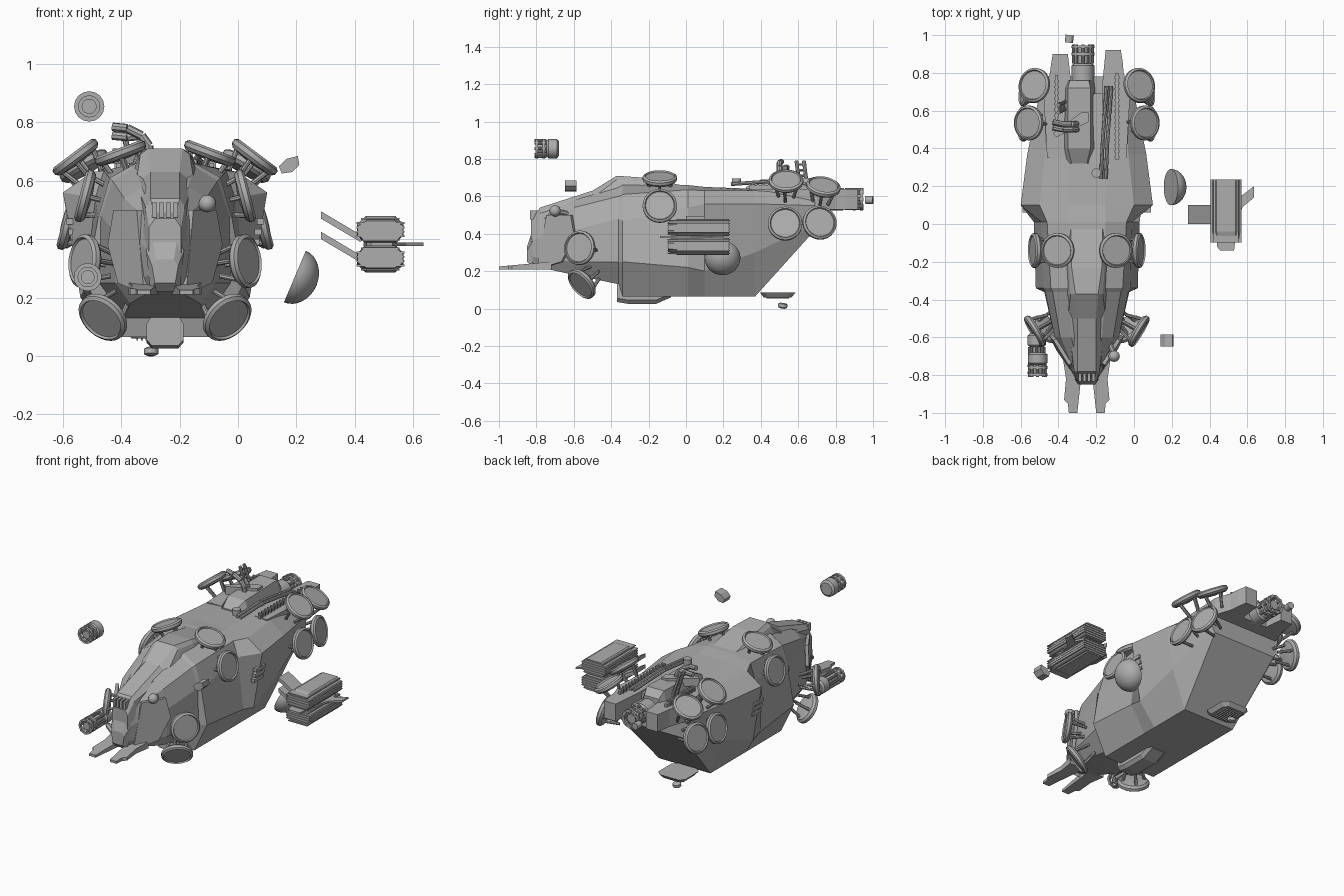
import bpy, bmesh, math
from mathutils import Vector, Matrix

if "Cube" in bpy.data.objects:
    bpy.data.objects.remove(bpy.data.objects["Cube"])

CX = -0.25  # hull centreline
metal = bpy.data.materials.new("grey_metal")
metal.use_nodes = True
grey = (0.42, 0.42, 0.42, 1)
metal.diffuse_color = grey
metal.node_tree.nodes["Principled BSDF"].inputs["Base Color"].default_value = grey


def finish(name, bm, smooth=False):
    bmesh.ops.recalc_face_normals(bm, faces=bm.faces)
    mesh = bpy.data.meshes.new(name)
    bm.to_mesh(mesh)
    bm.free()
    mesh.materials.append(metal)
    ob = bpy.data.objects.new(name, mesh)
    bpy.context.collection.objects.link(ob)
    if smooth:
        bpy.ops.object.select_all(action='DESELECT')
        ob.select_set(True)
        bpy.context.view_layer.objects.active = ob
        bpy.ops.object.shade_smooth_by_angle(angle=math.radians(35))
    return ob


def loft(bm, rings, closed=False):
    # closed joins the last ring to the first instead of capping the ends
    rows = [[bm.verts.new(p) for p in ring] for ring in rings]
    n = len(rows[0])
    for a, b in zip(rows, rows[1:] + rows[:1] if closed else rows[1:]):
        for i in range(n):
            bm.faces.new((a[i], a[(i + 1) % n], b[(i + 1) % n], b[i]))
    if not closed:
        bm.faces.new(rows[0])
        bm.faces.new(rows[-1])


def section(y, half, cx=CX):
    # mirrored cross-section from (half width, z) pairs, top to bottom
    return [(cx + w, y, z) for w, z in half] + [(cx - w, y, z) for w, z in reversed(half)]


def lathe(bm, profile, centre, axis, n=24, closed=False):
    rot = Vector((0, 0, 1)).rotation_difference(Vector(axis).normalized()).to_matrix()
    c = Vector(centre)
    loft(bm, [[c + rot @ Vector((r * math.cos(2 * math.pi * i / n), r * math.sin(2 * math.pi * i / n), h))
               for i in range(n)] for r, h in profile], closed)


def rod(bm, p, q, r, n=8):
    d = Vector(q) - Vector(p)
    lathe(bm, [(r, 0), (r, d.length)], p, d, n)


def box(bm, lo, hi):
    size = Vector(hi) - Vector(lo)
    mid = (Vector(hi) + Vector(lo)) / 2
    bmesh.ops.create_cube(bm, size=1, matrix=Matrix.Translation(mid) @ Matrix.Diagonal((*size, 1)))


def prism(bm, pts, z0, z1):
    loft(bm, [[(x, y, z) for x, y in pts] for z in (z0, z1)])


# Faceted main hull
bm = bmesh.new()
loft(bm, [section(y, half) for y, half in (
    (-.83, [(.035, .42), (.05, .40), (.055, .36), (.05, .28), (.04, .25)]),
    (-.78, [(.05, .50), (.065, .47), (.08, .38), (.075, .27), (.05, .22)]),
    (-.60, [(.08, .58), (.14, .54), (.17, .42), (.17, .25), (.12, .18)]),
    (-.36, [(.10, .65), (.18, .60), (.22, .48), (.225, .25), (.14, .13)]),
    (-.34, [(.10, .66), (.19, .61), (.23, .47), (.27, .25), (.18, .065)]),
    (.01, [(.10, .66), (.21, .635), (.24, .54), (.28, .22), (.18, .065)]),
    (.10, [(.10, .65), (.25, .63), (.35, .56), (.29, .2), (.18, .065)]),
    (.37, [(.10, .64), (.22, .63), (.315, .56), (.27, .3), (.18, .065)]),
    (.69, [(.16, .63), (.20, .61), (.25, .55), (.24, .45), (.22, .42)]))])
finish("hull", bm)

# Canopy spine
bm = bmesh.new()
loft(bm, [section(y, half) for y, half in (
    (-.83, [(.035, .47), (.055, .44), (.055, .36)]),
    (-.78, [(.05, .54), (.067, .51), (.075, .4)]),
    (-.50, [(.05, .63), (.10, .59), (.12, .5)]),
    (-.37, [(.06, .71), (.085, .69), (.13, .58)]),
    (-.23, [(.08, .70), (.095, .68), (.13, .6)]),
    (0, [(.085, .655), (.09, .65), (.1, .6)]))])
finish("canopy", bm)

# Cockpit slits and nose mask
bm = bmesh.new()
for i in range(4):
    x = CX - .036 + i * .024
    box(bm, (x - .008, -.835, .475), (x + .008, -.77, .525))
loft(bm, [section(y, half) for y, half in (
    (-.85, [(.03, .33), (.045, .31), (.035, .25)]),
    (-.82, [(.045, .42), (.065, .36), (.05, .22)]))])
finish("nose_mask", bm)

# Swept cheek panels standing off the nose
bm = bmesh.new()
for s in (1, -1):
    outline = [(.085, -.74, .50), (.165, -.61, .50), (.185, -.59, .38), (.15, -.66, .25), (.06, -.79, .21)]
    loft(bm, [[(CX + s * (x + d), y - d * .6, z) for x, y, z in outline] for d in (-.005, .012)])
finish("cheek_panels", bm)

# Front prongs
bm = bmesh.new()
for s in (1, -1):
    pts = [(.02, -.72), (.125, -.72), (.11, -.82), (.12, -.93), (.10, -.95), (.095, -1), (.05, -1)]
    loft(bm, [[(CX + s * x, y, z + k * (y + 1)) for x, y in pts] for z, k in ((.21, 0), (.225, .09))])
finish("front_prongs", bm)

# Keel under the front body
bm = bmesh.new()
loft(bm, [section(y, [(.045, t), (.063, t - .03), (.063, b + .02), (.045, b)])
          for y, t, b in ((-.37, .14, .035), (-.31, .14, .025), (-.16, .12, .025), (-.08, .12, .06))])
finish("keel", bm)

# Rear deck and its two side beams
bm = bmesh.new()
box(bm, (CX - .2, .6, .53), (CX + .2, .78, .59))
for s, tail in ((1, .92), (-1, .90)):
    pts = [(.08, .35), (.21, .35), (.23, .7), (.195, .8), (.19, tail - .06), (.18, tail), (.10, tail), (.08, .72)]
    prism(bm, [(CX + s * x, y) for x, y in pts], .53, .64)
finish("rear_deck", bm)

# Thruster dishes with struts, mirrored on both sides
dish = [(.02, -.03), (.08, -.024), (.092, -.012), (.092, .004), (.08, .012), (.076, .004), (.02, .004)]
places = [
    ("roof", .155, -.14, .70, (.35, 0, .93)), ("side", .28, -.14, .55, (.97, 0, .25)),
    ("rear_top", .28, .735, .655, (.5, .15, .85)), ("mid_top", .31, .535, .685, (.6, 0, .8)),
    ("mid_low", .34, .53, .455, (.95, 0, .25)), ("rear_low", .325, .715, .46, (.93, .2, .25)),
    ("front", .28, -.57, .325, (.85, -.5, .1)), ("chin", .215, -.56, .13, (.5, -.65, -.55))]
for label, dx, y, z, nrm in places:
    for s, side in ((1, "left"), (-1, "right")):
        bm = bmesh.new()
        c = Vector((CX + s * dx, y, z))
        n = Vector((s * nrm[0], nrm[1], nrm[2])).normalized()
        lathe(bm, dish, c, n, 28)
        u = n.orthogonal().normalized()
        v = n.cross(u)
        for k in range(4):
            a = math.pi * (k / 2 + .25)
            d = u * math.cos(a) + v * math.sin(a)
            rod(bm, c + d * .065 - n * .02, c + d * .04 - n * .11, .009)
        finish(f"{label}_dish_{side}", bm, True)


# Rotary guns: housing, hub, two open rings and a circle of barrels
def gun(name, x, z, front, mid, back, r):
    bm = bmesh.new()
    d = math.copysign(1, front - back)
    axis = (0, d, 0)
    size = abs(back - mid)
    lathe(bm, [(r * .75, 0), (r, .01), (r, size - .01), (r * .8, size)], (x, back, z), axis, 16)
    rod(bm, (x, mid, z), (x, front - d * .015, z), r * .5, 12)
    for f in (front - d * .012, front - d * .05):
        lathe(bm, [(r, -.007), (r, .007), (r * .7, .007), (r * .7, -.007)], (x, f, z), axis, 16, True)
    for k in range(8):
        a = k * math.pi / 4
        px, pz = x + r * .82 * math.cos(a), z + r * .82 * math.sin(a)
        rod(bm, (px, mid, pz), (px, front, pz), r * .15)
    finish(name, bm, True)


gun("loose_rotary_gun", -.51, .855, -.81, -.745, -.68, .052)
gun("low_rotary_gun", -.515, .27, -.80, -.65, -.58, .048)
gun("rear_rotary_gun", -.27, .585, .95, .85, .74, .06)

# Small round parts
bm = bmesh.new()
bmesh.ops.create_uvsphere(bm, u_segments=16, v_segments=10, radius=.03,
                          matrix=Matrix.Translation((-.105, -.7, .522)))
rod(bm, (-.105, -.69, .52), (-.14, -.61, .5), .015)
finish("sensor_ball", bm, True)
bm = bmesh.new()
rod(bm, (-.345, .96, .58), (-.34, 1, .58), .022, 12)
finish("rear_plug", bm, True)
bm = bmesh.new()
arc = [(.096 * math.cos(t * math.pi / 16), .08 * math.sin(t * math.pi / 16)) for t in range(8)]
lathe(bm, arc + [(.004, .08)], (.195, .195, .272), (.92, 0, -.39), 32)
finish("side_dome", bm, True)

# Loose hexagonal block
bm = bmesh.new()
hexa = [(.14, .65), (.165, .675), (.205, .685), (.21, .655), (.185, .63), (.15, .625)]
loft(bm, [[(x, y, z) for x, z in hexa] for y in (-.648, -.585)])
finish("loose_block", bm)

# Side pod: two stacked ribbed housings, thin centre blade with fin, mounting arms
bm = bmesh.new()
for zc, s in ((.433, 1), (.332, -1)):
    def ring(y, w, t, b):
        return section(y, [(w - .03, zc + s * t), (w, zc + s * t * .4), (w, zc - s * b * .4), (w - .025, zc - s * b)], .488)
    loft(bm, [ring(.23, .08, .047, .045), ring(-.04, .08, .047, .045), ring(-.095, .078, .03, .04)])
    for k in range(6):
        z = zc - .037 + k * .0148
        w = .082 if 0 < k < 5 else .066
        box(bm, (.488 - w, -.099, z - .003), (.488 + w, .235, z + .003))
prism(bm, [(.44, -.12), (.455, -.14), (.53, -.14), (.545, 0), (.575, .09),
           (.635, .14), (.635, .2), (.57, .15), (.545, .2), (.43, .2)], .376, .388)
for z in (.415, .345):
    loft(bm, [[(x, y, h) for y, h in ((0, zz), (.1, zz), (.1, zz - .025), (0, zz - .025))]
              for x, zz in ((.285, z + .08), (.42, z))])
finish("side_pod", bm)

# Floating grille panel with its plug
bm = bmesh.new()
loft(bm, [[(-.29 + sx * w, .49 + sy * h, z) for sx, sy in
           ((-1, -.7), (-.7, -1), (.7, -1), (1, -.7), (1, .7), (.7, 1), (-.7, 1), (-1, .7))]
          for w, h, z in ((.075, .075, .06), (.095, .095, .085))])
for k in range(8):
    x = -.345 + k * .0157
    box(bm, (x - .003, .43, .053), (x + .003, .55, .062))
finish("grille_panel", bm)
bm = bmesh.new()
lathe(bm, [(.012, 0), (.025, .006), (.025, .024), (.015, .03)], (-.298, .515, 0), (0, .15, 1), 12)
finish("panel_plug", bm, True)

# Rear roof machinery: engine box, wedge, combs
bm = bmesh.new()
loft(bm, [section(y, half, -.29) for y, half in (
    (.32, [(.04, .65), (.07, .62)]), (.40, [(.06, .69), (.085, .62)]),
    (.72, [(.06, .70), (.085, .58)]), (.76, [(.05, .66), (.08, .58)]))])
prism(bm, [(-.43, .48), (-.41, .46), (-.24, .54), (-.24, .59), (-.28, .59)], .66, .71)
finish("engine_box", bm)
bm = bmesh.new()
for x, y0, y1 in ((-.09, .34, .8), (-.41, .5, .79)):
    box(bm, (x - .008, y0, .63), (x + .008, y1, .66))
    for k in range(int((y1 - y0) / .03)):
        y = y0 + .015 + k * .03
        box(bm, (x - .014, y - .006, .63), (x + .014, y + .006, .667))
finish("roof_combs", bm)

# Hoses, arched pipe and ladder on the roof
bm = bmesh.new()
for x in (-.175, -.15):
    rod(bm, (x, .24, .665), (x + .01, .45, .68), .01)
    rod(bm, (x + .01, .45, .68), (x + .03, .73, .655), .01)
for dy in (0, .03):
    path = [(-.30, .5 + dy, .66), (-.305, .5 + dy, .72), (-.33, .5 + dy, .755),
            (-.38, .5 + dy, .78 - dy), (-.43, .51 + dy, .785 - dy)]
    for p, q in zip(path, path[1:]):
        rod(bm, p, q, .015)
for y in (.61, .65):
    rod(bm, (-.36, y, .64), (-.40, y - .02, .79), .01)
for k in range(4):
    rod(bm, (-.37 - k * .008, .60, .68 + k * .03), (-.37 - k * .008, .645, .68 + k * .03), .006)
rod(bm, (-.2, .27, .66), (-.2, .27, .695), .025, 12)
finish("roof_pipes", bm, True)

# Small side vents
bm = bmesh.new()
for s in (1, -1):
    for k in range(3):
        x, z = CX + s * (.327 - k * .008), .46 - k * .035
        box(bm, (x - .012, .06, z - .01), (x + .012, .15, z + .01))
finish("side_vents", bm)
